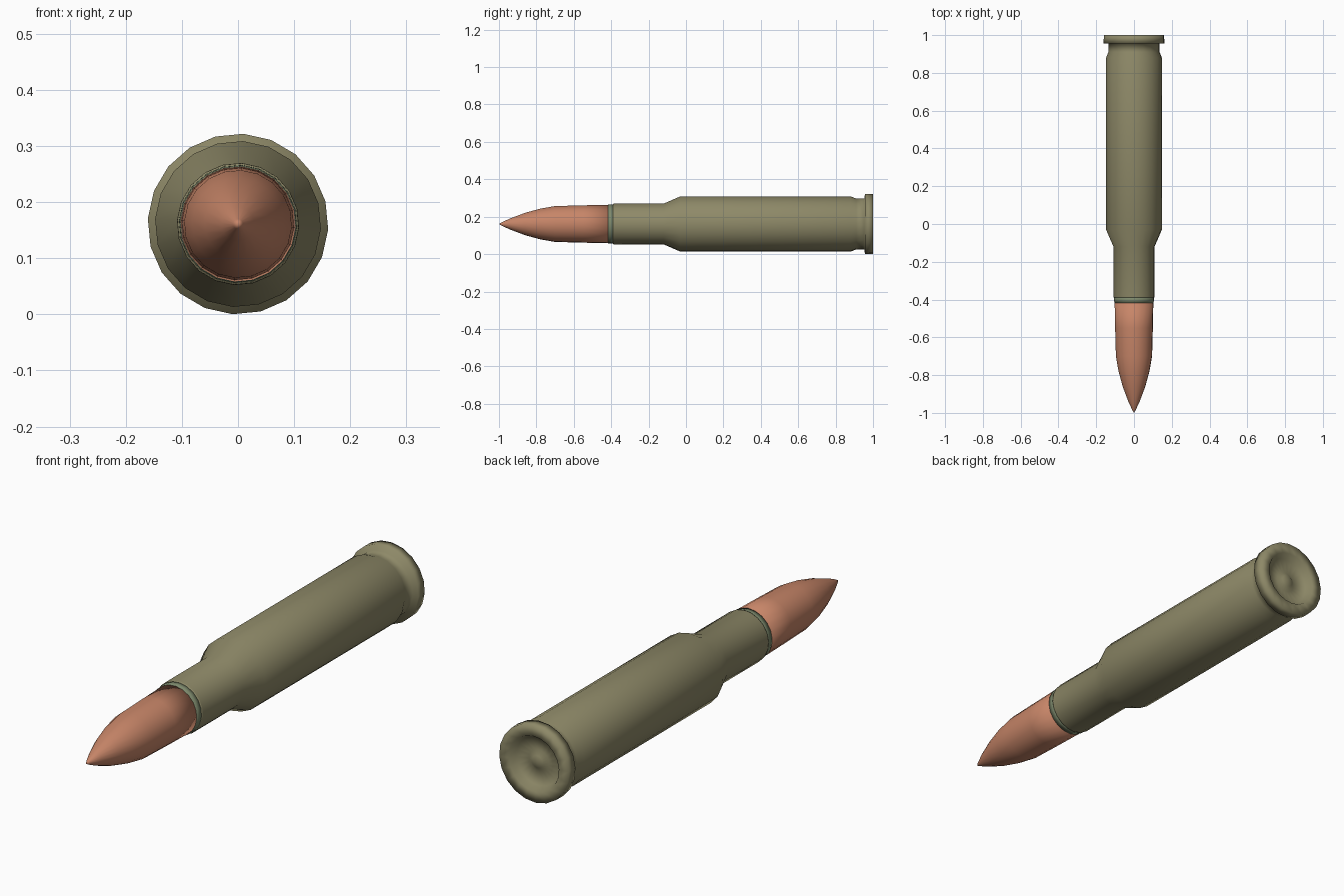
import bpy, bmesh, math

if "Cube" in bpy.data.objects:
    bpy.data.objects.remove(bpy.data.objects["Cube"])

SIDES = 20
RADIUS_MAX = 0.161
START = math.radians(-3.5)


def material(name, rgb):
    m = bpy.data.materials.new(name)
    m.diffuse_color = (*rgb, 1.0)
    m.use_nodes = True
    m.node_tree.nodes["Principled BSDF"].inputs["Base Color"].default_value = m.diffuse_color
    return m


def lathe(name, profile, mat):
    """Revolve (y, radius) points about the long axis; radius 0 makes a pole."""
    bm = bmesh.new()
    rings = []
    for y, r in profile:
        if r == 0:
            rings.append([bm.verts.new((0, y, RADIUS_MAX))])
            continue
        ring = []
        for i in range(SIDES):
            a = START + 2 * math.pi * i / SIDES
            ring.append(bm.verts.new((r * math.cos(a), y, RADIUS_MAX + r * math.sin(a))))
        rings.append(ring)
    for a, b in zip(rings, rings[1:]):
        for i in range(SIDES):
            j = (i + 1) % SIDES
            quad = [a[i % len(a)], a[j % len(a)], b[j % len(b)], b[i % len(b)]]
            bm.faces.new(list(dict.fromkeys(quad)))
    bmesh.ops.recalc_face_normals(bm, faces=bm.faces)
    # smooth shading all round, as on a turned part
    for f in bm.faces:
        f.smooth = True
    me = bpy.data.meshes.new(name)
    bm.to_mesh(me)
    bm.free()
    me.materials.append(mat)
    ob = bpy.data.objects.new(name, me)
    bpy.context.collection.objects.link(ob)
    return ob


olive = material("olive_brass", (0.27, 0.25, 0.138))
sage = material("sage_green", (0.205, 0.25, 0.15))
copper = material("copper", (0.57, 0.235, 0.138))

# Case: neck, shoulder, body, extractor groove, rim, recessed base with centre bump
lathe("case", [
    (-0.39, 0.0), (-0.39, 0.108), (-0.385, 0.109), (-0.12, 0.109),
    (-0.03, 0.148), (0.88, 0.148), (0.91, 0.136), (0.955, 0.136),
    (0.956, 0.161), (1.0, 0.160), (1.0, 0.115), (0.972, 0.100),
    (0.965, 0.045), (0.978, 0.025), (0.982, 0.0)], olive)

# Thin crimp ring at the mouth of the neck
lathe("neck_ring", [(-0.385, 0.0), (-0.385, 0.1055), (-0.418, 0.1045), (-0.418, 0.0)], sage)

# Pointed tip
lathe("tip", [
    (-0.40, 0.0), (-0.40, 0.103), (-0.55, 0.100), (-0.70, 0.096), (-0.78, 0.082),
    (-0.86, 0.060), (-0.94, 0.030), (-0.985, 0.009), (-1.0, 0.0)], copper)
